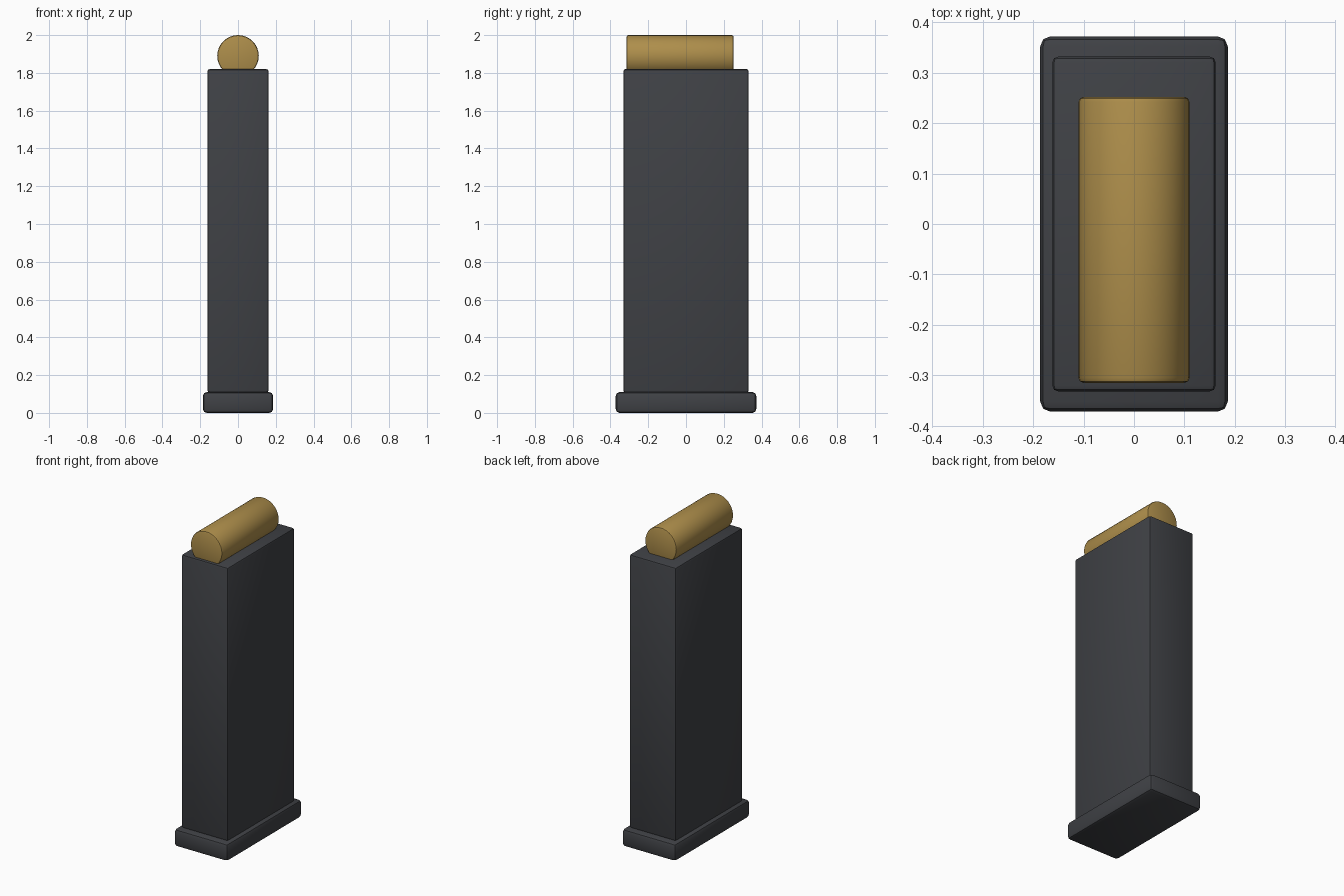
import bpy, math

if "Cube" in bpy.data.objects:
    bpy.data.objects.remove(bpy.data.objects["Cube"])


def material(name, colour):
    m = bpy.data.materials.new(name)
    m.diffuse_color = (*colour, 1)
    m.use_nodes = True
    m.node_tree.nodes["Principled BSDF"].inputs["Base Color"].default_value = m.diffuse_color
    return m


def finish(obj, name, mat, bevel, segments):
    obj.name = name
    obj.data.materials.append(mat)
    bpy.ops.object.transform_apply(location=False, rotation=True, scale=True)
    mod = obj.modifiers.new("edge_bevel", 'BEVEL')
    mod.width = bevel
    mod.segments = segments
    mod.limit_method = 'ANGLE'
    mod.angle_limit = math.radians(40)
    bpy.ops.object.modifier_apply(modifier=mod.name)
    bpy.ops.object.shade_smooth_by_angle(angle=math.radians(30))


def box(name, hx, hy, z0, z1, mat, bevel):
    bpy.ops.mesh.primitive_cube_add(size=2, location=(0, 0, (z0 + z1) / 2))
    obj = bpy.context.object
    obj.scale = (hx, hy, (z1 - z0) / 2)
    finish(obj, name, mat, bevel, 2)


steel = material("dark_steel", (0.05, 0.053, 0.06))
brass = material("brass", (0.42, 0.27, 0.07))

# Base plate and magazine body
box("base_plate", 0.186, 0.372, 0.0, 0.11, steel, 0.02)
box("magazine_body", 0.162, 0.332, 0.108, 1.82, steel, 0.012)

# Cartridge resting in the top of the body
y0, y1 = -0.315, 0.252
bpy.ops.mesh.primitive_cylinder_add(vertices=32, radius=0.11, depth=y1 - y0,
                                    location=(0, (y0 + y1) / 2, 1.89),
                                    rotation=(math.pi / 2, 0, 0))
finish(bpy.context.object, "cartridge", brass, 0.01, 2)
